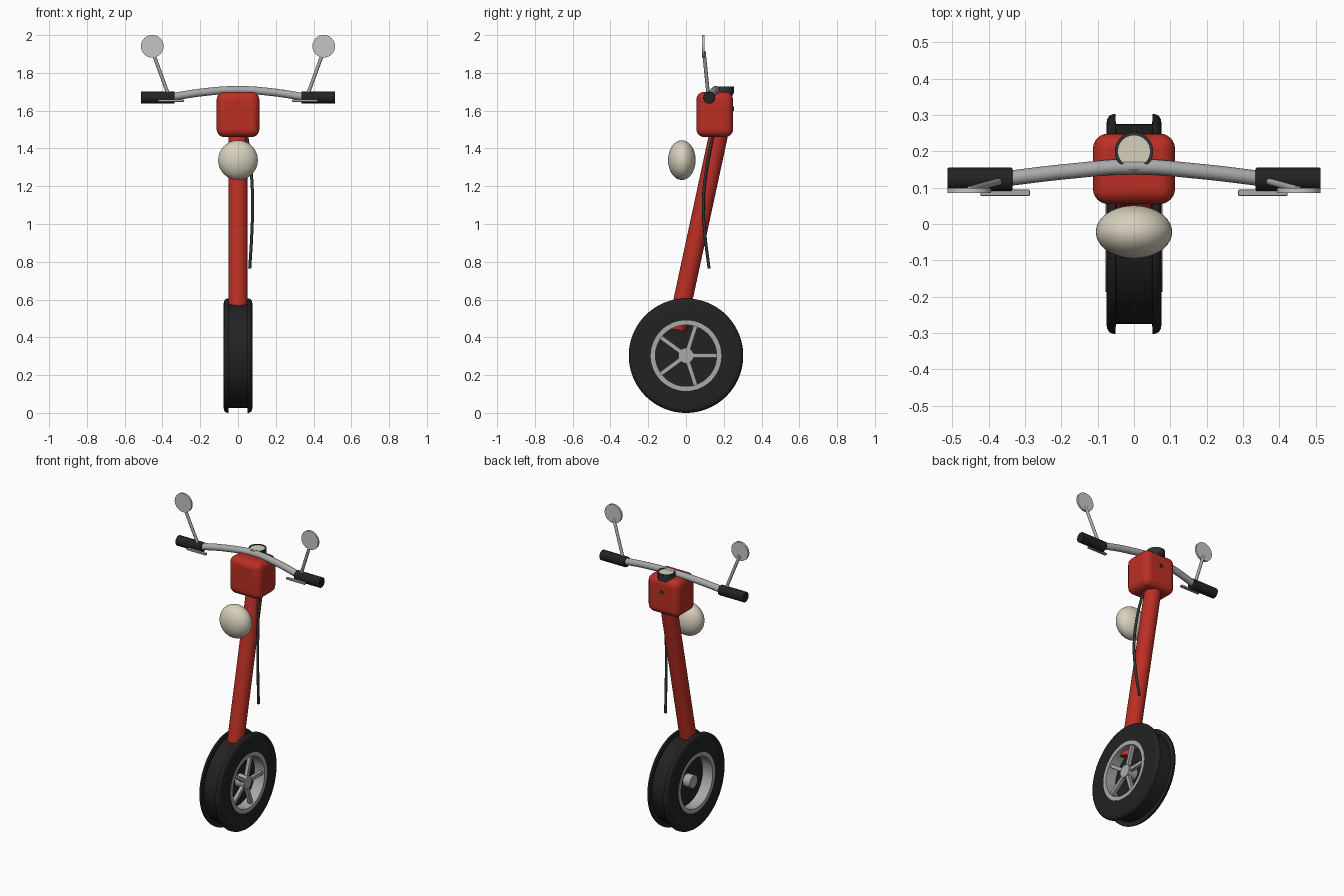
import bpy, bmesh, math
from mathutils import Vector

if "Cube" in bpy.data.objects:
    bpy.data.objects.remove(bpy.data.objects["Cube"])


def material(name, rgb):
    m = bpy.data.materials.new(name)
    m.diffuse_color = (*rgb, 1)
    m.use_nodes = True
    m.node_tree.nodes["Principled BSDF"].inputs["Base Color"].default_value = m.diffuse_color
    return m


RED = material("red paint", (0.50, 0.028, 0.018))
BLACK = material("black rubber", (0.016, 0.016, 0.017))
METAL = material("grey metal", (0.40, 0.40, 0.41))
GLASS = material("mirror glass", (0.56, 0.56, 0.56))
CREAM = material("cream", (0.68, 0.63, 0.51))
DARK = material("dark trim", (0.03, 0.033, 0.037))
WHEEL = Vector((0, 0, 0.303))


def finish(obj, name, mat, smooth=True):
    obj.name = name
    obj.data.materials.append(mat)
    if smooth:
        bpy.ops.object.select_all(action='DESELECT')
        obj.select_set(True)
        bpy.context.view_layer.objects.active = obj
        bpy.ops.object.shade_smooth_by_angle(angle=math.radians(40))
    return obj


def bevel(obj, width, segments):
    mod = obj.modifiers.new("bevel", 'BEVEL')
    mod.width, mod.segments = width, segments


def rod(name, a, b, r, mat, verts=32):
    a, b = Vector(a), Vector(b)
    bpy.ops.mesh.primitive_cylinder_add(vertices=verts, radius=r, depth=(b - a).length, location=(a + b) / 2)
    obj = bpy.context.object
    obj.rotation_euler = (b - a).to_track_quat('Z', 'Y').to_euler()
    return finish(obj, name, mat)


def box(name, loc, size, mat, width=0.0, segments=2):
    bpy.ops.mesh.primitive_cube_add(size=1, location=loc)
    obj = bpy.context.object
    obj.scale = size
    bpy.ops.object.transform_apply(location=False, rotation=False, scale=True)
    if width:
        bevel(obj, width, segments)
    return finish(obj, name, mat)


def ring(name, profile, centre, mat, axis='X', steps=72):
    """Spin a closed (along axis, radius) profile."""
    bm = bmesh.new()
    loops = []
    for i in range(steps):
        t = 2 * math.pi * i / steps
        c, s = math.cos(t), math.sin(t)
        loops.append([bm.verts.new((h, r * c, r * s) if axis == 'X' else (r * c, r * s, h)) for h, r in profile])
    n = len(profile)
    for i in range(steps):
        a, b = loops[i], loops[(i + 1) % steps]
        for j in range(n):
            bm.faces.new((a[j], a[(j + 1) % n], b[(j + 1) % n], b[j]))
    bmesh.ops.recalc_face_normals(bm, faces=bm.faces)
    mesh = bpy.data.meshes.new(name)
    bm.to_mesh(mesh)
    bm.free()
    obj = bpy.data.objects.new(name, mesh)
    bpy.context.collection.objects.link(obj)
    obj.location = centre
    return finish(obj, name, mat)


def tube(name, points, r, mat):
    """Smooth round tube through the points."""
    cu = bpy.data.curves.new(name, 'CURVE')
    cu.dimensions = '3D'
    cu.bevel_depth, cu.bevel_resolution = r, 5
    cu.use_fill_caps = True
    sp = cu.splines.new('BEZIER')
    sp.bezier_points.add(len(points) - 1)
    for p, co in zip(sp.bezier_points, points):
        p.co = co
        p.handle_left_type = p.handle_right_type = 'AUTO'
    obj = bpy.data.objects.new(name, cu)
    bpy.context.collection.objects.link(obj)
    bpy.ops.object.select_all(action='DESELECT')
    obj.select_set(True)
    bpy.context.view_layer.objects.active = obj
    bpy.ops.object.convert(target='MESH')
    return finish(bpy.context.object, name, mat)


# Tyre: two rounded shoulders with a wide channel between them
half = [(0.05, 0.276), (0.051, 0.303), (0.060, 0.302), (0.069, 0.297),
        (0.074, 0.288), (0.076, 0.275), (0.076, 0.183)]
ring("tyre", half + [(-x, r) for x, r in reversed(half)], WHEEL, BLACK, steps=96)

# Rim, brake disc, hub and spokes
ring("rim", [(-0.078, 0.162), (-0.078, 0.187), (0.078, 0.187), (0.078, 0.162)], WHEEL, METAL)
rod("brake_disc", WHEEL + Vector((-0.006, 0, 0)), WHEEL + Vector((0.006, 0, 0)), 0.165, BLACK, 64)
rod("hub", WHEEL + Vector((-0.055, 0, 0)), WHEEL + Vector((0.072, 0, 0)), 0.041, METAL)
for k in range(5):
    t = 2 * math.pi * k / 5
    d = Vector((0, math.cos(t), math.sin(t)))
    spoke = box("spoke_%d" % (k + 1), WHEEL + d * 0.1 + Vector((0.054, 0, 0)), (0.024, 0.14, 0.024), METAL, 0.003)
    spoke.rotation_euler = (t, 0, 0)

# Raked steering column
rod("steering_column", (0, -0.050, 0.44), (0, 0.178, 1.50), 0.050, RED, 40)

# Head housing with key switch
box("head_housing", (0, 0.152, 1.58), (0.226, 0.194, 0.24), RED, 0.042, 6)
rod("key_switch", (0, 0.24, 1.61), (0, 0.254, 1.61), 0.012, DARK, 16)

# Gauge: dark cup, raised bezel and cream dial
rod("gauge_body", (0, 0.2, 1.68), (0, 0.2, 1.722), 0.050, DARK, 40)
ring("gauge_bezel", [(1.712, 0.044), (1.729, 0.044), (1.729, 0.053), (1.692, 0.053), (1.692, 0.044)],
     (0, 0.2, 0), DARK, 'Z', 48)
rod("gauge_dial", (0, 0.2, 1.720), (0, 0.2, 1.726), 0.0445, CREAM, 40)

# Headlamp
bpy.ops.mesh.primitive_uv_sphere_add(segments=40, ring_count=24, radius=1, location=(0, -0.022, 1.338))
lamp = bpy.context.object
lamp.scale = (0.105, 0.073, 0.105)
bpy.ops.object.transform_apply(location=False, rotation=False, scale=True)
finish(lamp, "headlamp", CREAM)

# Handlebar
tube("handlebar", [(-0.36, 0.124, 1.671), (-0.18, 0.145, 1.698), (0, 0.158, 1.71),
                   (0.18, 0.145, 1.698), (0.36, 0.124, 1.671)], 0.021, METAL)

# Grips, levers and mirrors on both sides
for side, s in (("left", -1), ("right", 1)):
    grip = rod(side + "_grip", (s * 0.335, 0.123, 1.669), (s * 0.514, 0.123, 1.669), 0.032, BLACK)
    bevel(grip, 0.003, 2)
    box(side + "_lever", (s * 0.355, 0.086, 1.653), (0.136, 0.017, 0.012), METAL, 0.002)
    rod(side + "_mirror_stem", (s * 0.367, 0.118, 1.68), (s * 0.452, 0.095, 1.912), 0.0095, METAL, 16)
    rod(side + "_mirror", (s * 0.454, 0.086, 1.941), (s * 0.454, 0.099, 1.941), 0.060, GLASS, 40)

# Brake cable hanging beside the column
tube("cable", [(0.045, 0.145, 1.48), (0.068, 0.110, 1.30), (0.077, 0.092, 1.12),
               (0.073, 0.100, 0.95), (0.062, 0.122, 0.765)], 0.008, DARK)
